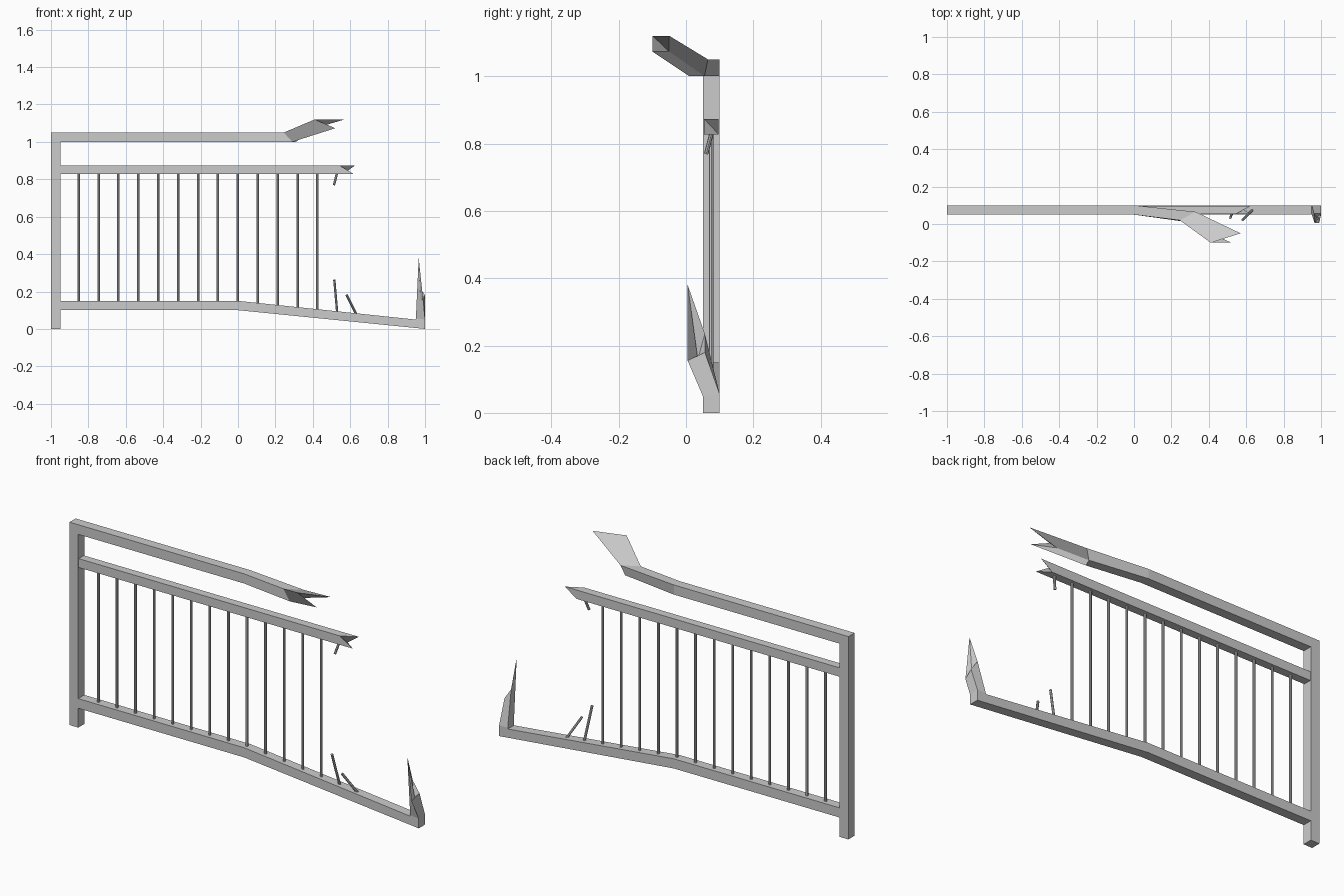
import bpy, bmesh
from mathutils import Vector

if "Cube" in bpy.data.objects:
    bpy.data.objects.remove(bpy.data.objects["Cube"])

F, B = 0.05, 0.10  # front and back planes of the fence


def finish(name, bm):
    bmesh.ops.recalc_face_normals(bm, faces=bm.faces[:])
    mesh = bpy.data.meshes.new(name)
    bm.to_mesh(mesh)
    bm.free()
    obj = bpy.data.objects.new(name, mesh)
    bpy.context.collection.objects.link(obj)
    return obj


def loft(name, sections, dip=None):
    """Skin four-corner sections; dip adds a torn, V-notched end."""
    bm = bmesh.new()
    rings = [[bm.verts.new(p) for p in s] for s in sections]
    for a, b in zip(rings, rings[1:]):
        for i in range(4):
            j = (i + 1) % 4
            bm.faces.new((a[i], a[j], b[j], b[i]))
    bm.faces.new(rings[0])
    if dip is None:
        bm.faces.new(rings[-1])
    else:
        c = bm.verts.new(dip)
        for i in range(4):
            bm.faces.new((rings[-1][i], rings[-1][(i + 1) % 4], c))
    return finish(name, bm)


def cross(x, z0, z1, x_top=None, f=F, b=B):
    """Section order: front bottom, front top, back top, back bottom."""
    xt = x if x_top is None else x_top
    return [(x, f, z0), (xt, f, z1), (xt, b, z1), (x, b, z0)]


def rod(name, start, end, radius=0.0065, sides=8):
    a, b = Vector(start), Vector(end)
    bm = bmesh.new()
    bmesh.ops.create_cone(bm, cap_ends=True, segments=sides, radius1=radius,
                          radius2=radius, depth=(b - a).length)
    rot = (b - a).to_track_quat('Z', 'Y').to_matrix()
    bmesh.ops.rotate(bm, verts=bm.verts[:], matrix=rot)
    bmesh.ops.translate(bm, verts=bm.verts[:], vec=(a + b) / 2)
    return finish(name, bm)


# intact post
loft("left_post", [cross(-1, 0, 1.0), cross(-0.95, 0, 1.0)])

# handrail, bent forward and torn off
loft("top_rail", [
    cross(-1, 1.0, 1.05),
    cross(0, 1.0, 1.05),
    [(0.29, 0.01, 1.0), (0.245, 0.02, 1.05), (0.33, 0.065, 1.05), (0.31, 0.055, 1.0)],
    [(0.52, -0.10, 1.073), (0.41, -0.10, 1.12), (0.57, -0.05, 1.12), (0.41, -0.05, 1.073)],
], dip=(0.41, -0.075, 1.097))

# straight middle rail with torn end
f, b = 0.054, 0.097
loft("middle_rail", [
    cross(-0.95, 0.827, 0.873, f=f, b=b),
    [(0.62, f, 0.827), (0.545, f, 0.873), (0.625, b, 0.873), (0.56, b, 0.827)],
], dip=(0.553, (f + b) / 2, 0.85))

# sagging bottom rail turning up into the broken right post
loft("bottom_rail_and_broken_post", [
    cross(-0.95, 0.10, 0.15),
    cross(0, 0.10, 0.15),
    cross(1, 0, 0.05, x_top=0.95),
    [(1, F, 0.05), (0.951, F, 0.056), (0.951, B, 0.056), (1, B, 0.056)],
    [(0.99, 0.005, 0.155), (0.966, 0.005, 0.38), (0.962, 0.056, 0.235), (1, 0.056, 0.18)],
], dip=(0.977, 0.034, 0.155))

# intact balusters
for i in range(13):
    x = -0.852 + i * 0.1064
    rod(f"baluster_{i + 1}", (x, 0.075, 0.14 - max(0, x) * 0.1), (x, 0.075, 0.835))

# snapped balusters
rod("broken_baluster_upper", (0.53, 0.077, 0.835), (0.513, 0.06, 0.77))
rod("broken_baluster_lower_1", (0.53, 0.075, 0.09), (0.515, 0.032, 0.262))
rod("broken_baluster_lower_2", (0.634, 0.076, 0.075), (0.58, 0.022, 0.182))
